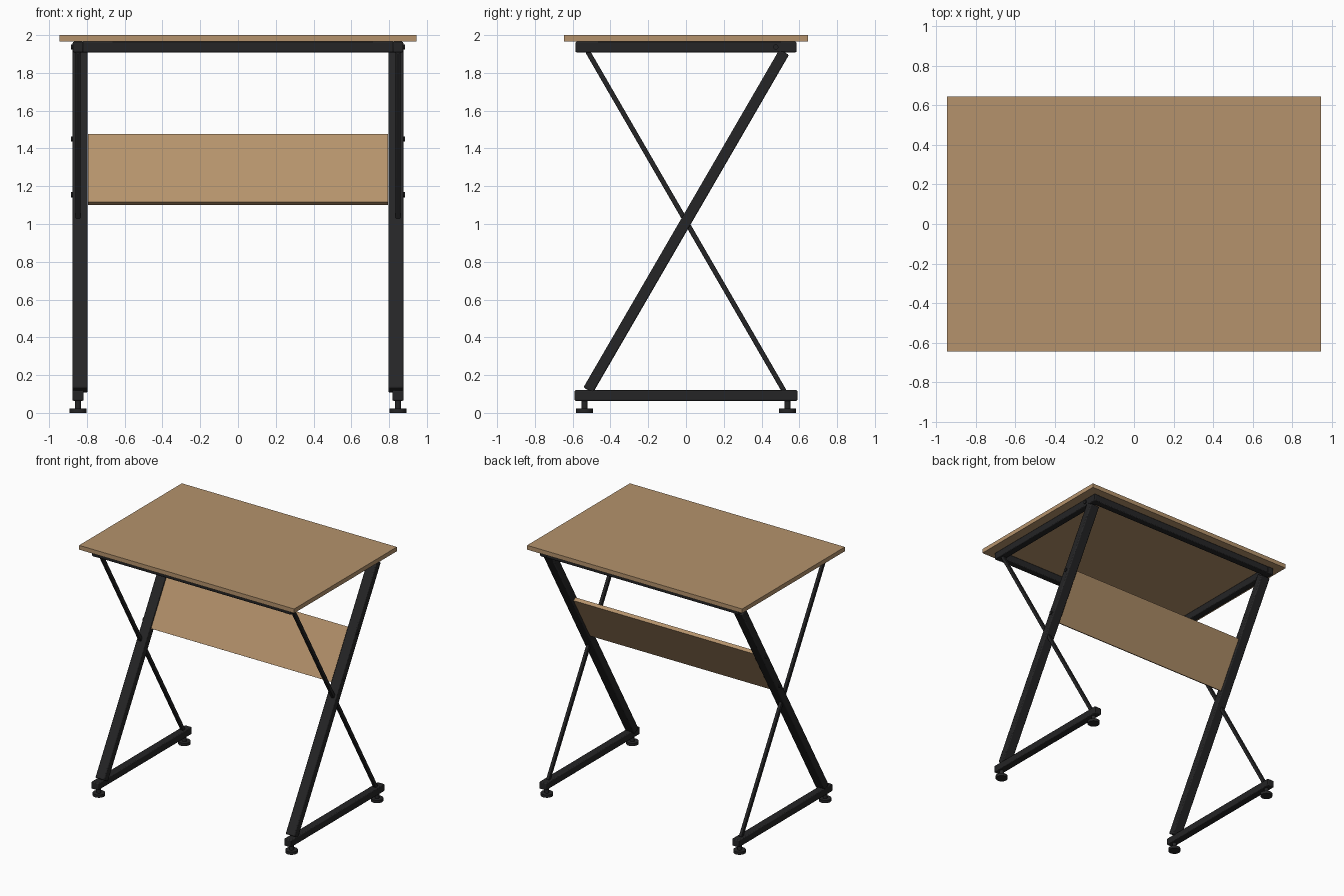
import bpy
import math
from mathutils import Vector

if "Cube" in bpy.data.objects:
    bpy.data.objects.remove(bpy.data.objects["Cube"], do_unlink=True)


def make_material(name, rgb, roughness):
    mat = bpy.data.materials.new(name)
    mat.use_nodes = True
    mat.diffuse_color = (*rgb, 1)
    shader = mat.node_tree.nodes["Principled BSDF"]
    shader.inputs["Base Color"].default_value = (*rgb, 1)
    shader.inputs["Roughness"].default_value = roughness
    return mat


wood = make_material("light wood", (0.46, 0.29, 0.15), 0.6)
metal = make_material("black metal", (0.018, 0.018, 0.019), 0.5)


def box(name, center, size, mat, tilt=0, bevel=0.0):
    """Box with an optional tilt about the x axis and softened edges."""
    bpy.ops.mesh.primitive_cube_add(size=1, location=center)
    ob = bpy.context.object
    ob.name = name
    ob.scale = size
    bpy.ops.object.transform_apply(location=False, rotation=False, scale=True)
    ob.rotation_euler.x = tilt
    ob.data.materials.append(mat)
    if bevel:
        mod = ob.modifiers.new("soft edges", "BEVEL")
        mod.width = bevel
        mod.segments = 2
        bpy.ops.object.shade_smooth_by_angle()
    return ob


def bar(name, x, start, end, size, bevel):
    """Square bar between two (y, z) points in a side plane."""
    a, b = Vector(start), Vector(end)
    d = b - a
    mid = (a + b) / 2
    return box(name, (x, mid.x, mid.y), (size[0], size[1], d.length), metal,
               -math.atan2(d.x, d.y), bevel)


def disc(name, center, radius, depth, along_x=False):
    bpy.ops.mesh.primitive_cylinder_add(
        vertices=24, radius=radius, depth=depth, location=center,
        rotation=(0, math.pi / 2 if along_x else 0, 0))
    ob = bpy.context.object
    ob.name = name
    ob.data.materials.append(metal)
    bpy.ops.object.shade_smooth_by_angle()


# Table top and the frame below it
box("table_top", (0, 0, 1.983), (1.89, 1.29, 0.034), wood)
for end, sy in (("front", -1), ("back", 1)):
    box(end + "_top_rail", (0, sy * 0.555, 1.937), (1.66, 0.055, 0.056), metal, bevel=0.006)

# Tilted panel set between the legs
slope = math.atan2(1.04, 1.80)
box("tilted_panel", (0, 0.16, 1.288), (1.59, 0.03, 0.416), wood, -slope)

# Side frames
for side, sx in (("left", 1), ("right", -1)):
    box(side + "_top_rail", (sx * 0.847, 0, 1.937), (0.056, 1.17, 0.056), metal, bevel=0.006)
    box(side + "_foot_rail", (sx * 0.847, 0, 0.092), (0.06, 1.18, 0.056), metal, bevel=0.006)
    bar(side + "_leg", sx * 0.836, (-0.518, 0.12), (0.52, 1.91), (0.08, 0.058), 0.007)
    bar(side + "_brace", sx * 0.847, (-0.52, 1.912), (0.52, 0.115), (0.026, 0.026), 0.004)

    # Levelling feet
    for end, sy in (("front", -1), ("back", 1)):
        spot = (sx * 0.847, sy * 0.537)
        disc(f"{side}_{end}_foot_stem", (*spot, 0.045), 0.016, 0.05)
        disc(f"{side}_{end}_foot_pad", (*spot, 0.011), 0.045, 0.022)

    # Bolt heads on the outer faces
    for part, y, z in (("rail", 0.475, 1.937), ("upper_panel", 0.247, 1.45),
                       ("lower_panel", 0.077, 1.155)):
        disc(f"{side}_{part}_bolt", (sx * 0.877, y, z), 0.014, 0.012, True)
